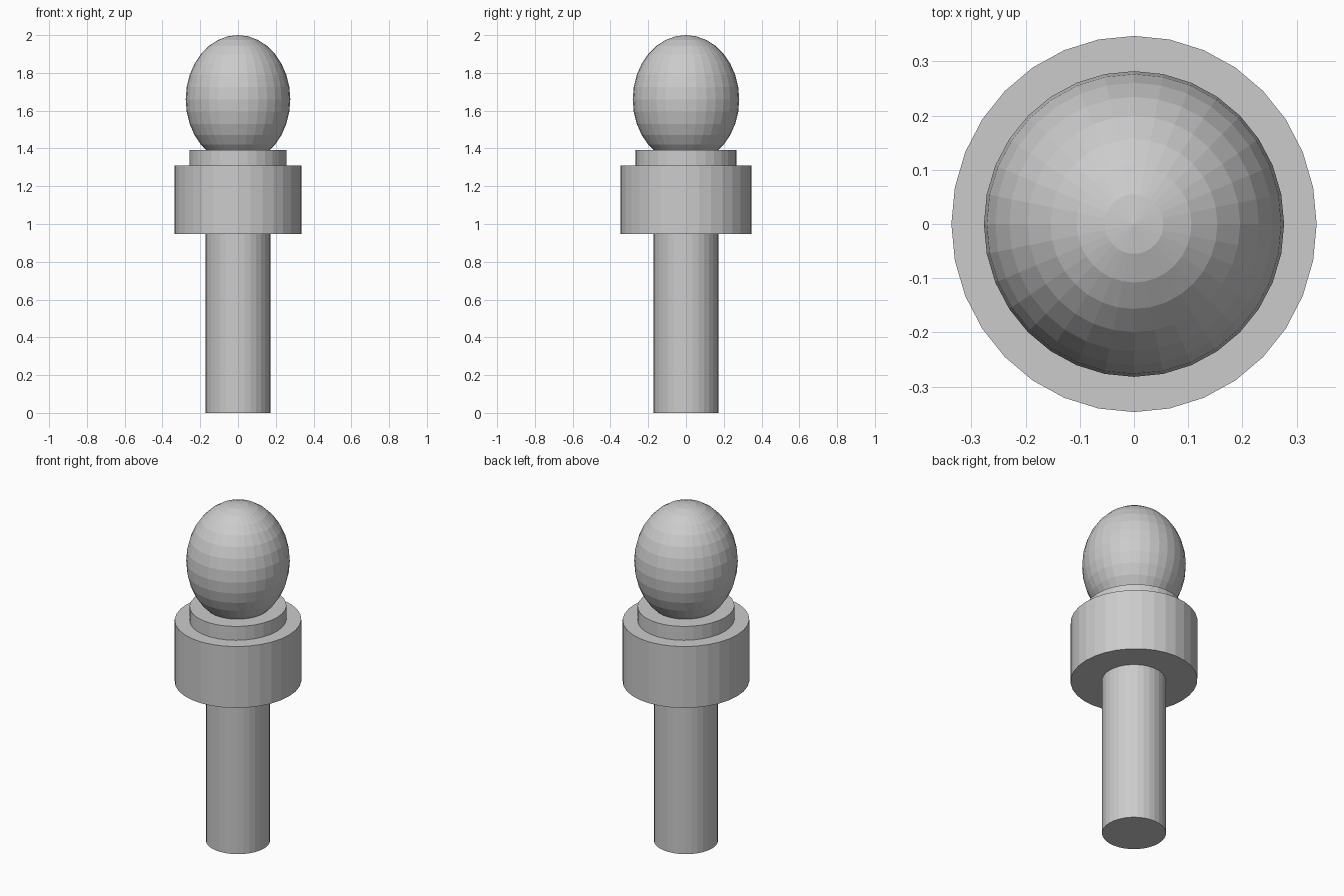
import bpy

if "Cube" in bpy.data.objects:
    bpy.data.objects.remove(bpy.data.objects["Cube"])

SIDES = 32


def cylinder(name, rx, ry, z0, z1):
    bpy.ops.mesh.primitive_cylinder_add(vertices=SIDES, radius=1, depth=1,
                                        location=(0, 0, (z0 + z1) / 2))
    obj = bpy.context.object
    obj.name = name
    obj.scale = (rx, ry, z1 - z0)
    bpy.ops.object.transform_apply(location=False, rotation=False, scale=True)
    return obj


# Turned handle with a wide collar and a thin step above it
cylinder("stem", 0.172, 0.172, 0.0, 0.955)
cylinder("collar", 0.337, 0.347, 0.947, 1.311)
cylinder("collar_step", 0.257, 0.267, 1.30, 1.393)

# Egg-shaped knob sunk into the step
bpy.ops.mesh.primitive_uv_sphere_add(segments=SIDES, ring_count=16, radius=1,
                                     location=(0, 0, 1.66))
knob = bpy.context.object
knob.name = "knob"
knob.scale = (0.277, 0.282, 0.34)
bpy.ops.object.transform_apply(location=False, rotation=False, scale=True)
